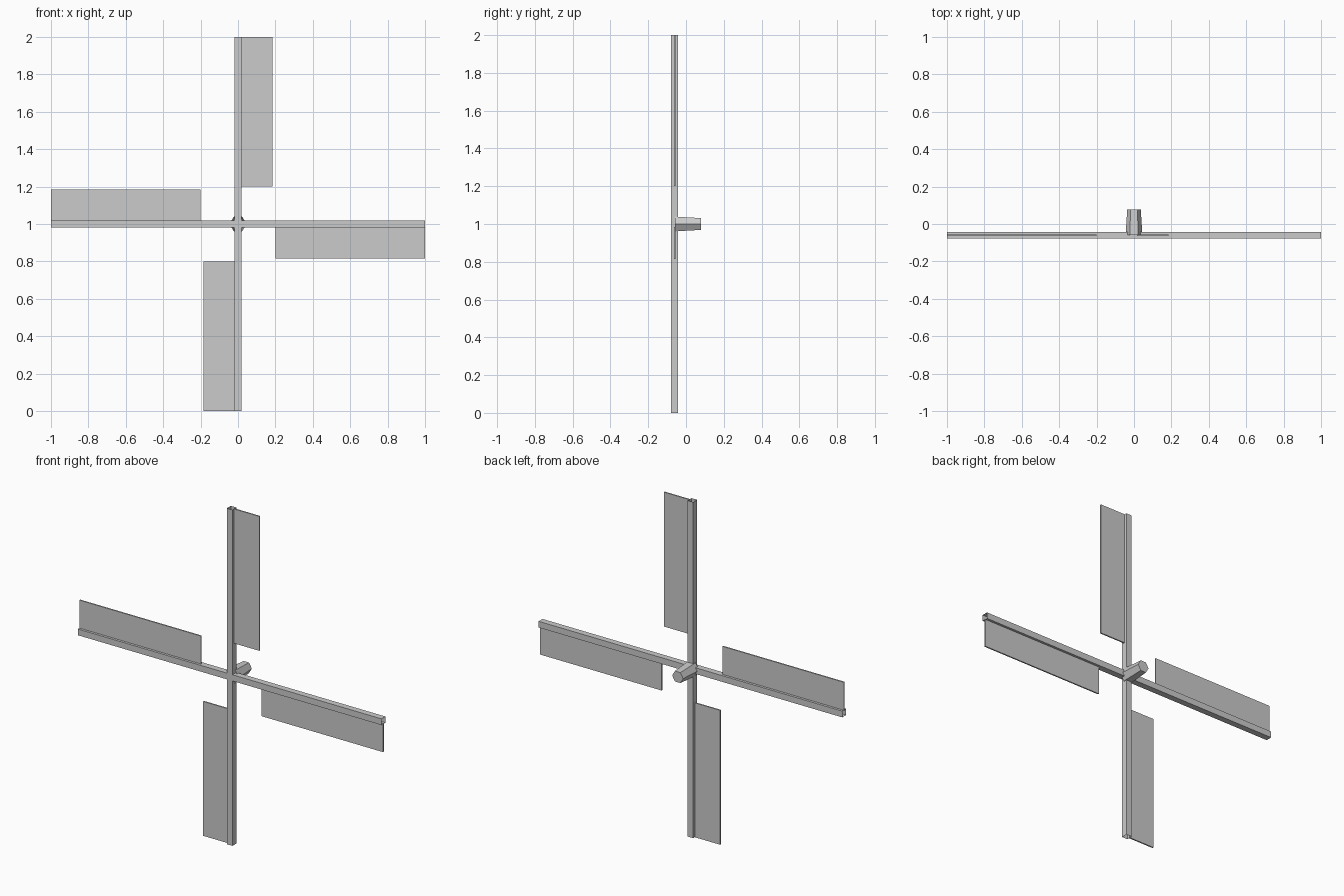
import bpy, bmesh, math
from mathutils import Matrix, Vector

if "Cube" in bpy.data.objects:
    bpy.data.objects.remove(bpy.data.objects["Cube"])

CENTRE = Vector((0, -0.06, 1))   # crossing point of the beams
HALF = 0.0185                    # half thickness of a beam

grey = bpy.data.materials.new("plain_grey")
grey.diffuse_color = (0.6, 0.6, 0.6, 1)
grey.use_nodes = True
grey.node_tree.nodes["Principled BSDF"].inputs["Base Color"].default_value = grey.diffuse_color


def finish(name, bm):
    mesh = bpy.data.meshes.new(name)
    bmesh.ops.recalc_face_normals(bm, faces=bm.faces[:])
    bm.to_mesh(mesh)
    bm.free()
    mesh.materials.append(grey)
    obj = bpy.data.objects.new(name, mesh)
    bpy.context.collection.objects.link(obj)
    return obj


def box(name, lo, hi, angle, open_ends=False):
    """Box given relative to the crossing point, turned about the y axis."""
    lo, hi = Vector(lo), Vector(hi)
    bm = bmesh.new()
    bmesh.ops.create_cube(bm, size=1)
    bmesh.ops.scale(bm, vec=hi - lo, verts=bm.verts)
    bmesh.ops.translate(bm, vec=(lo + hi) / 2, verts=bm.verts)
    bm.normal_update()
    if open_ends:
        ends = [f for f in bm.faces if abs(f.normal.z) > 0.9]
        bmesh.ops.delete(bm, geom=ends, context='FACES')
    bm.transform(Matrix.Translation(CENTRE) @ Matrix.Rotation(angle, 4, 'Y'))
    return finish(name, bm)


# Two crossing hollow beams with open ends
for name, angle in (("vertical_beam", 0), ("horizontal_beam", math.pi / 2)):
    box(name, (-HALF, -HALF, -1), (HALF, HALF, 1), angle, open_ends=True)

# Four thin sails, one along each arm
for i in range(4):
    box(f"sail_{i + 1}", (HALF - 0.002, -0.004, 0.2), (0.185, 0.004, 1),
        i * math.pi / 2)

# Tapered six-sided hub axle pointing backwards, open where it meets the beams
bm = bmesh.new()
bmesh.ops.create_cone(bm, cap_ends=True, segments=6, radius1=0.045,
                      radius2=0.036, depth=0.138)
bmesh.ops.rotate(bm, verts=bm.verts, matrix=Matrix.Rotation(math.pi / 6, 3, 'Z'))
# keep a corner on the x axis whatever the starting angle of the primitive
if max(v.co.x for v in bm.verts) < 0.044:
    bmesh.ops.rotate(bm, verts=bm.verts, matrix=Matrix.Rotation(math.pi / 6, 3, 'Z'))
bm.normal_update()
front = [f for f in bm.faces if f.normal.z < -0.9]
bmesh.ops.delete(bm, geom=front, context='FACES')
bm.transform(Matrix.Translation((0, 0.0095, 1)) @ Matrix.Rotation(-math.pi / 2, 4, 'X'))
finish("hub_axle", bm)
